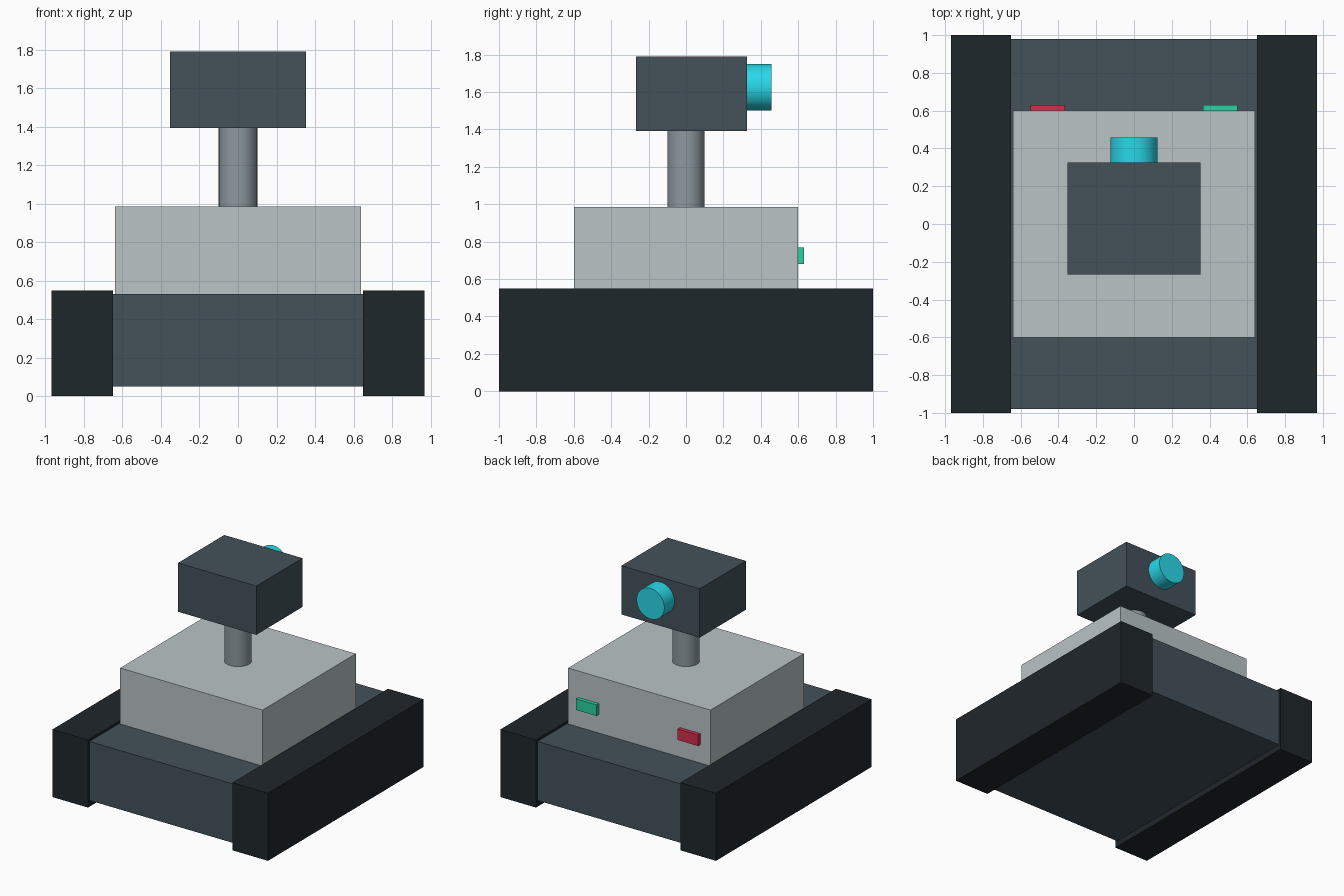
import bpy
import math

if "Cube" in bpy.data.objects:
    bpy.data.objects.remove(bpy.data.objects["Cube"])


def material(name, rgb):
    # sRGB 0-255 to linear viewport colour
    mat = bpy.data.materials.new(name)
    mat.diffuse_color = [(c / 255) ** 2.2 for c in rgb] + [1]
    mat.use_nodes = True
    mat.node_tree.nodes["Principled BSDF"].inputs["Base Color"].default_value = mat.diffuse_color
    return mat


black = material("track_black", (36, 43, 47))
slate = material("slate", (69, 82, 90))
pale = material("pale_grey", (184, 194, 197))
steel = material("steel", (140, 152, 158))
cyan = material("cyan", (45, 215, 232))
red = material("red", (210, 50, 78))
green = material("green", (48, 208, 160))


def box(name, low, high, mat):
    centre = [(a + b) / 2 for a, b in zip(low, high)]
    bpy.ops.mesh.primitive_cube_add(size=1, location=centre)
    ob = bpy.context.object
    ob.name = name
    ob.scale = [b - a for a, b in zip(low, high)]
    bpy.ops.object.transform_apply(location=False, rotation=False, scale=True)
    ob.data.materials.append(mat)
    return ob


def cylinder(name, radius, length, centre, mat, tilt=0):
    bpy.ops.mesh.primitive_cylinder_add(vertices=48, radius=radius, depth=length,
                                        location=centre, rotation=(tilt, 0, 0))
    ob = bpy.context.object
    ob.name = name
    ob.data.materials.append(mat)
    bpy.ops.object.shade_smooth_by_angle()
    return ob


# Tracks, one per side
for side, sx in (("left", -1), ("right", 1)):
    x0, x1 = sorted((sx * 0.65, sx * 0.97))
    box(side + "_track", (x0, -1, 0), (x1, 1, 0.55), black)

# Chassis between the tracks and the body on top
box("chassis", (-0.65, -0.98, 0.05), (0.65, 0.98, 0.53), slate)
box("body", (-0.64, -0.6, 0.53), (0.64, 0.6, 0.985), pale)

# Neck and head
cylinder("neck", 0.1, 0.41, (0, 0, 1.19), steel)
box("head", (-0.352, -0.268, 1.393), (0.352, 0.326, 1.79), slate)

# Eye on the rear face of the head
cylinder("eye", 0.125, 0.17, (0, 0.372, 1.625), cyan, math.pi / 2)

# Signal lights on the rear face of the body
for name, x, mat in (("red_light", -0.457, red), ("green_light", 0.457, green)):
    box(name, (x - 0.092, 0.59, 0.68), (x + 0.092, 0.63, 0.77), mat)
